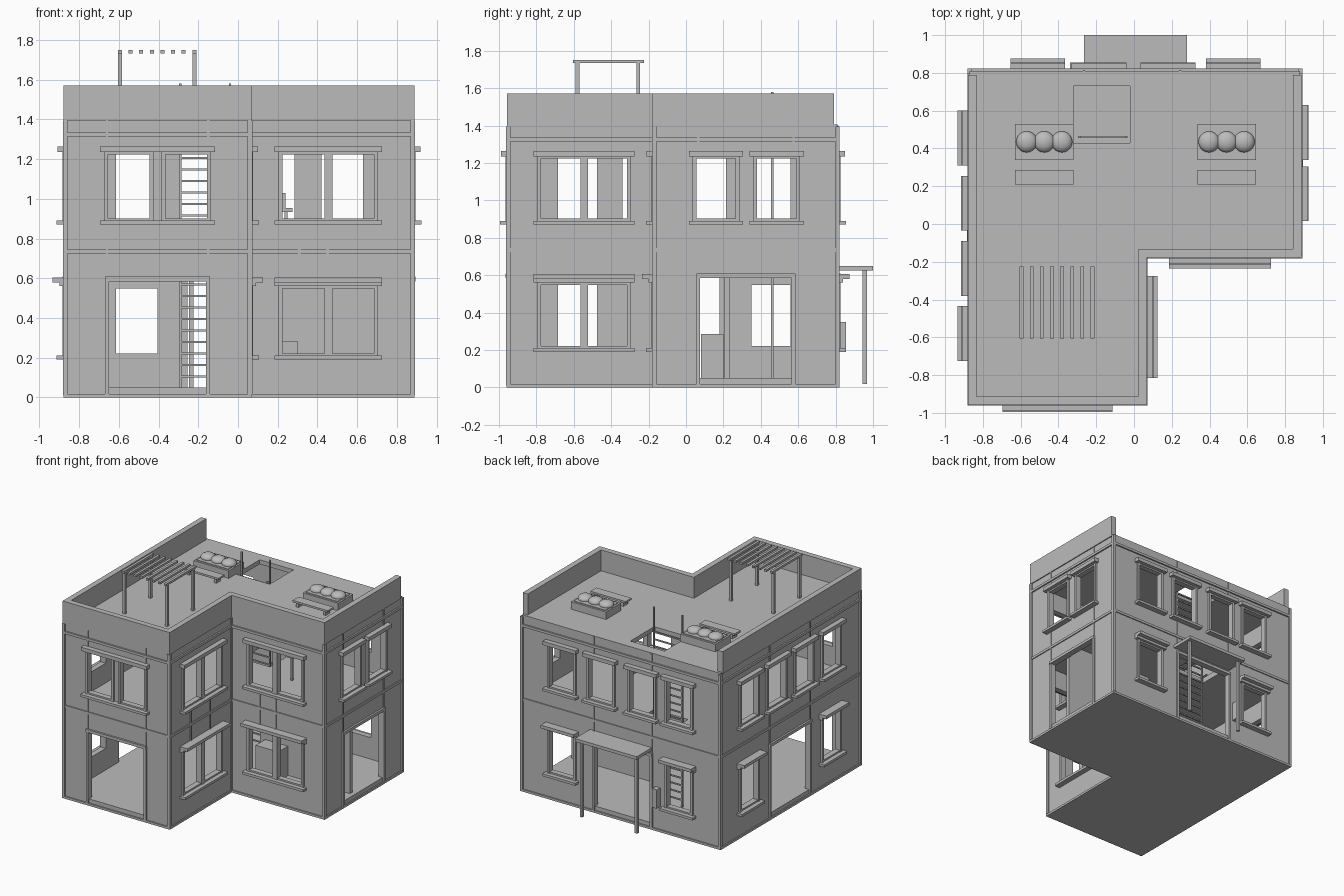
import bpy, bmesh
from mathutils import Matrix, Vector

if "Cube" in bpy.data.objects:
    bpy.data.objects.remove(bpy.data.objects["Cube"], do_unlink=True)

grey = bpy.data.materials.new("plain_grey")
grey.use_nodes = True
grey.diffuse_color = (0.5, 0.5, 0.5, 1)
grey.node_tree.nodes["Principled BSDF"].inputs["Base Color"].default_value = (0.5, 0.5, 0.5, 1)


def finish(name, bm):
    bmesh.ops.recalc_face_normals(bm, faces=bm.faces)
    mesh = bpy.data.meshes.new(name)
    bm.to_mesh(mesh)
    bm.free()
    mesh.materials.append(grey)
    ob = bpy.data.objects.new(name, mesh)
    bpy.context.collection.objects.link(ob)
    return ob


def add_box(bm, x0, x1, y0, y1, z0, z1):
    size = Vector((abs(x1 - x0), abs(y1 - y0), abs(z1 - z0)))
    mid = Vector((x0 + x1, y0 + y1, z0 + z1)) / 2
    bmesh.ops.create_cube(bm, size=1, matrix=Matrix.Translation(mid) @ Matrix.Diagonal(size.to_4d()))


def boxes(name, *items):
    bm = bmesh.new()
    for item in items:
        add_box(bm, *item)
    return finish(name, bm)


def outline(d, back=None):
    """L-shaped plan grown outward by d, starting and ending at the back."""
    b = 0.81 + d if back is None else back
    return [(0.88 + d, b), (0.88 + d, -0.17 - d), (0.06 + d, -0.17 - d),
            (0.06 + d, -0.95 - d), (-0.87 - d, -0.95 - d), (-0.87 - d, b)]


def prism(name, d, z0, z1):
    bm = bmesh.new()
    base = bm.faces.new([bm.verts.new((x, y, z0)) for x, y in outline(d)])
    top = bmesh.ops.extrude_face_region(bm, geom=[base])["geom"]
    bmesh.ops.translate(bm, vec=(0, 0, z1 - z0), verts=[v for v in top if isinstance(v, bmesh.types.BMVert)])
    return finish(name, bm)


def ring(name, d_out, d_in, z0, z1, back=None):
    """Band along the plan; open at the back when a back position is given."""
    bm = bmesh.new()
    sections = []
    for (ox, oy), (ix, iy) in zip(outline(d_out, back), outline(d_in, back)):
        sections.append([bm.verts.new(p) for p in
                         ((ox, oy, z0), (ox, oy, z1), (ix, iy, z1), (ix, iy, z0))])
    pairs = list(zip(sections, sections[1:]))
    if back is None:
        pairs.append((sections[-1], sections[0]))
    else:
        bm.faces.new(sections[0])
        bm.faces.new(sections[-1])
    for a, b in pairs:
        for k in range(4):
            n = (k + 1) % 4
            bm.faces.new((a[k], a[n], b[n], b[k]))
    return finish(name, bm)


# Walls: axis of the normal, position, outward sign
WALLS = {"front": ("y", -0.95, -1), "wing_front": ("y", -0.17, -1),
         "inner_side": ("x", 0.06, 1), "left_side": ("x", 0.88, 1),
         "right_side": ("x", -0.87, -1), "back": ("y", 0.81, 1)}


def on_wall(wall, u0, u1, z0, z1, d0, d1):
    axis, pos, sign = WALLS[wall]
    a, b = sorted((pos + sign * d0, pos + sign * d1))
    return (a, b, u0, u1, z0, z1) if axis == "x" else (u0, u1, a, b, z0, z1)


# Openings: wall, storey, centre, number of panes
windows = [(w, s, u, 2) for s in (0, 1) for w, u in (("wing_front", 0.455), ("inner_side", -0.545))]
windows += [("front", 1, u, 1) for u in (-0.55, -0.26)]
windows += [("left_side", 1, u, 1) for u in (0.16, 0.485)]
windows += [("right_side", 1, u, 1) for u in (0.455, 0.11, -0.235, -0.58)]
windows += [("back", 1, u, 1) for u in (-0.51, -0.185, 0.18, 0.525)]
windows += [(w, 0, u, 1) for w, u in (("right_side", 0.455), ("right_side", -0.58),
                                      ("back", -0.51), ("back", 0.525))]
doors = {"front": -0.405, "left_side": 0.32, "right_side": -0.065, "back": -0.01}
HEIGHTS = ((0.21, 0.56), (0.89, 1.235))
WALL = 0.035
PANE, JAMB = 0.105, 0.02

cuts = []
for wall, storey, u, panes in windows:
    z0, z1 = HEIGHTS[storey]
    half = PANE + JAMB
    tag = f"{wall}_window_{storey}_{u}"
    centres = (u,) if panes == 1 else (u - half, u + half)
    frame = []
    for c in centres:
        cuts.append(on_wall(wall, c - half, c + half, z0, z1, -0.1, 0.1))
        for e in (-1, 1):
            m = c + e * (half - JAMB / 2)
            frame.append(on_wall(wall, m - JAMB / 2, m + JAMB / 2, z0, z1, -WALL, 0.015))
        for z in (z0, z1 - 0.012):
            frame.append(on_wall(wall, c - PANE, c + PANE, z, z + 0.012, -WALL, 0.01))
    boxes(tag + "_frame", *frame)
    w = half * panes + 0.02
    boxes(tag + "_sill", on_wall(wall, u - w, u + w, z0 - 0.02, z0, 0, 0.045))
    if storey:
        boxes(tag + "_lintel", on_wall(wall, u - w, u + w, z1, z1 + 0.03, 0, 0.04))
    else:
        boxes(tag + "_lintel", on_wall(wall, u - w, u + w, z1, z1 + 0.02, 0, 0.03),
              on_wall(wall, u - w, u + w, z1 + 0.02, z1 + 0.045, 0, 0.065))

for wall, u in doors.items():
    cuts.append(on_wall(wall, u - 0.255, u + 0.255, 0.05, 0.585, -0.1, 0.1))
    boxes(wall + "_door_frame", on_wall(wall, u - 0.265, u + 0.265, 0.585, 0.608, -WALL, 0.015),
          *[on_wall(wall, m - 0.01, m + 0.01, 0.015, 0.585, -WALL, 0.012)
            for m in (u - 0.255, u + 0.255)])

# Hollow body: rooms, ladder shaft and openings are cut out of one block
SHAFT = (-0.32, -0.02, 0.43, 0.73)
body = prism("house_body", 0, 0.0, 1.405)
cutters = [prism("room_cutter", -WALL, 0.05, 0.70), prism("room_cutter", -WALL, 0.745, 1.37),
           boxes("shaft_cutter", SHAFT + (0.6, 1.6))]
cutters += [boxes("opening_cutter", c) for c in cuts]
for cutter in cutters:
    cutter.hide_render = True
    mod = body.modifiers.new("cut", "BOOLEAN")
    mod.operation, mod.solver, mod.object = "DIFFERENCE", "EXACT", cutter
bpy.context.view_layer.update()
cut_mesh = bpy.data.meshes.new_from_object(body.evaluated_get(bpy.context.evaluated_depsgraph_get()))
body.modifiers.clear()
body.data = cut_mesh
for cutter in cutters:
    bpy.data.objects.remove(cutter, do_unlink=True)

# Plinth, bands, parapet and corner trims
ring("plinth", 0.01, -0.01, 0, 0.018)
ring("storey_band", 0.008, -0.01, 0.725, 0.745)
ring("cornice_band", 0.012, -0.01, 1.315, 1.335)
ring("parapet", 0.008, -0.037, 1.395, 1.572, back=0.79)
boxes("corner_trims", *[(x - 0.012, x + 0.012, y - 0.012, y + 0.012, 0.018, 1.395)
                        for x, y in outline(0)])

# Slim vertical strips between the bands and the openings
strips = []
for wall, u in doors.items():
    for m in (u - 0.255, u + 0.255):
        for z0, z1 in ((0.608, 0.725), (0.745, 0.87), (1.265, 1.4)):
            strips.append(on_wall(wall, m - 0.006, m + 0.006, z0, z1, 0, 0.006))
for wall, u in (("wing_front", 0.38), ("inner_side", -0.56)):
    for m in (u - 0.07, u + 0.07) if wall == "wing_front" else (u - 0.12, u + 0.12):
        strips.append(on_wall(wall, m - 0.008, m + 0.008, 0.605, 0.87, 0, 0.006))
boxes("wall_strips", *strips)

# Back porch and wall box
boxes("porch_canopy", (-0.265, 0.28, 0.81, 1.0, 0.625, 0.65))
boxes("porch_posts", *[(x - 0.011, x + 0.011, 0.945, 0.967, 0.018, 0.625) for x in (-0.235, 0.25)])
boxes("wall_box", (-0.34, -0.30, 0.81, 0.855, 0.2, 0.35))

# Ladder through both storeys to the roof
boxes("ladder_rails", *[(x - 0.006, x + 0.006, 0.455, 0.467, 0.05, 1.58) for x in (-0.29, -0.04)])
boxes("ladder_rungs", *[(-0.29, -0.04, 0.456, 0.466, z, z + 0.01)
                        for z in (0.1 + 0.058 * i for i in range(23))])

# Roof pergola
boxes("pergola_posts", *[(x - 0.01, x + 0.01, y - 0.01, y + 0.01, 1.4, 1.735)
                         for x in (-0.595, -0.22) for y in (-0.58, -0.255)])
boxes("pergola_slats", *[(x - 0.01, x + 0.01, -0.605, -0.225, 1.733, 1.75)
                         for x in (-0.595 + 0.0536 * i for i in range(8))])

# Roof planters with round bushes, and benches in front of them
for side, cx in (("right", -0.475), ("left", 0.49)):
    boxes(side + "_planter", (cx - 0.155, cx + 0.155, 0.34, 0.53, 1.4, 1.465),
          (cx - 0.14, cx + 0.14, 0.355, 0.515, 1.465, 1.47))
    bm = bmesh.new()
    for i in (-1, 0, 1):
        bmesh.ops.create_uvsphere(bm, u_segments=20, v_segments=10, radius=0.056, matrix=Matrix.Translation(
            (cx + i * 0.093, 0.435, 1.475)) @ Matrix.Diagonal((1, 1, 0.6, 1)))
    for face in bm.faces:
        face.smooth = True
    finish(side + "_bushes", bm)
    boxes(side + "_bench_seat", (cx - 0.155, cx + 0.155, 0.21, 0.285, 1.44, 1.455))
    boxes(side + "_bench_legs", *[(cx + e - 0.01, cx + e + 0.01, 0.22, 0.275, 1.4, 1.44)
                                  for e in (-0.12, 0.12)])

# Interior partition, counter and chair
boxes("ground_partition", (0.05, 0.845, 0.205, 0.235, 0.05, 0.70))
boxes("counter", (0.1, 0.3, 0.08, 0.2, 0.05, 0.285))
boxes("upper_chair", (0.21, 0.275, 0.3, 0.37, 0.935, 0.955), (0.21, 0.24, 0.3, 0.37, 0.955, 1.03),
      (0.235, 0.25, 0.327, 0.343, 0.745, 0.935))
